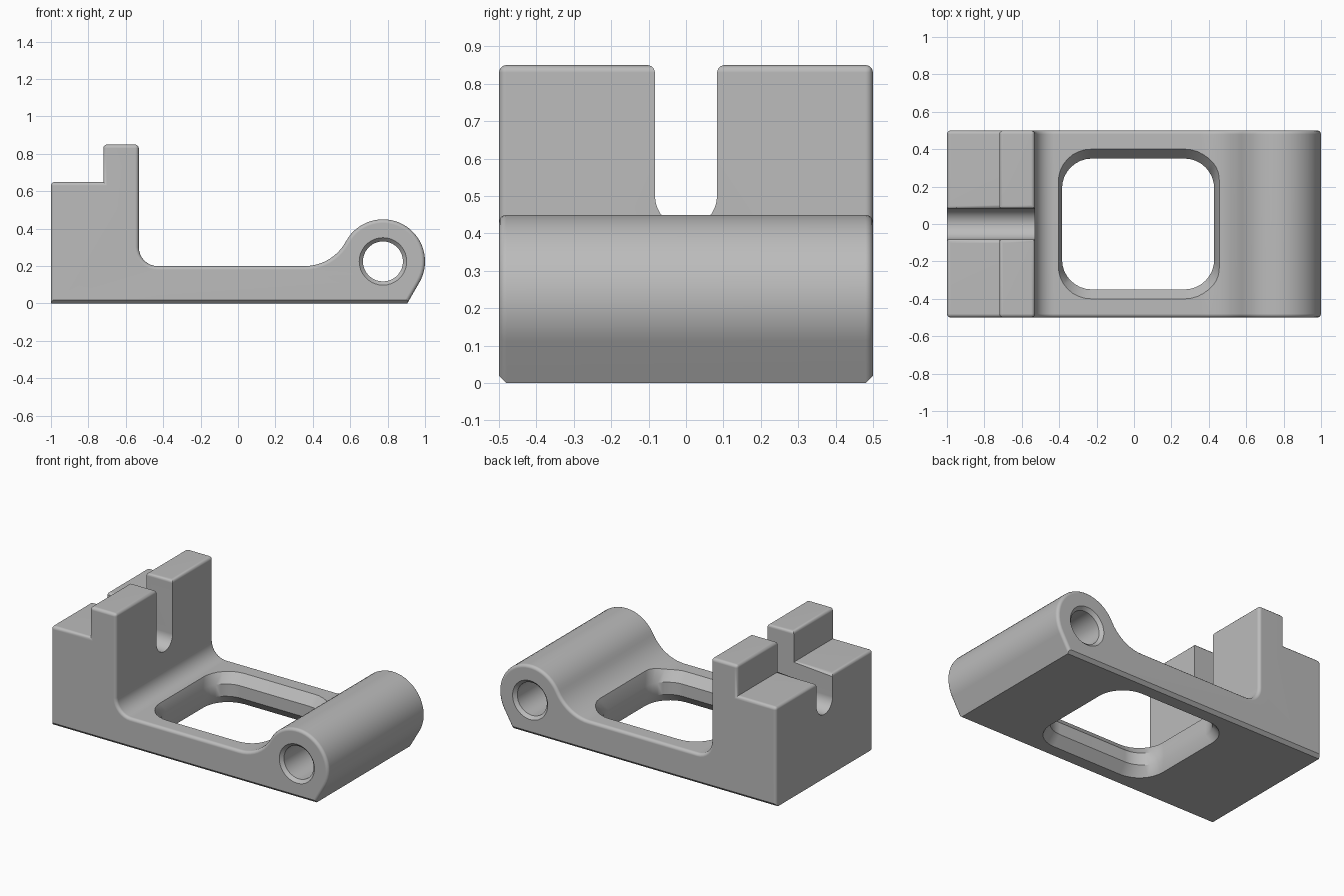
import bpy, bmesh
from math import cos, sin, radians, sqrt, atan2, degrees

cube = bpy.data.objects.get("Cube")
if cube:
    bpy.data.objects.remove(cube, do_unlink=True)

grey = bpy.data.materials.new("plain grey")
grey.use_nodes = True
grey.diffuse_color = (0.5, 0.5, 0.5, 1)
grey.node_tree.nodes["Principled BSDF"].inputs["Base Color"].default_value = (0.5, 0.5, 0.5, 1)


def arc(cx, cy, r, start, end, n):
    """Points on an arc, angles in degrees."""
    angles = [radians(start + (end - start) * i / n) for i in range(n + 1)]
    return [(cx + r * cos(a), cy + r * sin(a)) for a in angles]


def loft(name, loops):
    """Closed solid through a stack of matching loops."""
    bm = bmesh.new()
    rings = [[bm.verts.new(p) for p in loop] for loop in loops]
    bm.faces.new(rings[0])
    bm.faces.new(rings[-1])
    n = len(rings[0])
    for low, high in zip(rings, rings[1:]):
        for i in range(n):
            j = (i + 1) % n
            bm.faces.new((low[i], low[j], high[j], high[i]))
    bmesh.ops.recalc_face_normals(bm, faces=bm.faces)
    mesh = bpy.data.meshes.new(name)
    bm.to_mesh(mesh)
    bm.free()
    mesh.materials.append(grey)
    obj = bpy.data.objects.new(name, mesh)
    bpy.context.collection.objects.link(obj)
    return obj


def cut(target, cutter):
    cutter.hide_render = True
    mod = target.modifiers.new("cut", 'BOOLEAN')
    mod.operation = 'DIFFERENCE'
    mod.solver = 'EXACT'
    mod.object = cutter
    bpy.context.view_layer.objects.active = target
    bpy.ops.object.modifier_apply(modifier=mod.name)
    bpy.data.objects.remove(cutter, do_unlink=True)


# Side profile: stepped block, flat base, barrel with a large fillet
HX, HZ, HR = 0.775, 0.225, 0.225
FR = 0.25
dz = 0.2 + FR - HZ
dx = sqrt((FR + HR) ** 2 - dz ** 2)
join = degrees(atan2(dz, -dx))
profile = [(-1, 0), (HX + 0.13, 0)]
profile += arc(HX, HZ, HR, -30, join, 28)
profile += arc(HX - dx, 0.2 + FR, FR, join - 180, -90, 10)[1:]
profile += arc(-0.43, 0.3, 0.1, 270, 180, 8)
profile += [(-0.53, 0.85), (-0.72, 0.85), (-0.72, 0.65), (-1, 0.65)]
body = loft("bracket_body", [[(x, y, z) for x, z in profile] for y in (-0.5, 0.5)])

# Round-bottomed slot through the stepped block
slot = [(0.083, 1.0), (-0.083, 1.0)] + arc(0, 0.5, 0.083, 180, 360, 16)
cut(body, loft("slot_cutter", [[(x, y, z) for y, z in slot] for x in (-1.2, -0.4)]))


# Soften the outline, the block's top edges and the slot's top edges
def softened(edge):
    a, b = (v.co for v in edge.verts)
    if max(a.z, b.z) < 0.001:
        return False
    if abs(a.y - b.y) < 0.001 and abs(abs(a.y) - 0.5) < 0.001:
        return True
    if abs(a.z - b.z) > 0.001:
        return False
    top_ridge = a.z > 0.84
    block_edge = abs(a.z - 0.65) < 0.001 and (max(a.x, b.x) < -0.99 or abs(a.x - b.x) > 0.1)
    return top_ridge or block_edge


bm = bmesh.new()
bm.from_mesh(body.data)
bmesh.ops.bevel(bm, geom=[e for e in bm.edges if softened(e)], offset=0.02,
                segments=3, profile=0.5, affect='EDGES', clamp_overlap=True)
bm.to_mesh(body.data)
bm.free()

# Chamfer along both long bottom edges
for s in (-1, 1):
    wedge = [(s * 0.47, -0.01), (s * 0.53, -0.01), (s * 0.53, 0.05)]
    cut(body, loft("chamfer_cutter", [[(x, y, z) for y, z in wedge] for x in (-1.2, 1.2)]))


# Window with chamfered rims above and below
def window_loop(z, grow):
    a, b, r = 0.407 + 0.02 * grow, 0.35 + 0.05 * grow, 0.16 + 0.015 * grow
    pts = []
    for k, (sx, sy) in enumerate(((1, 1), (-1, 1), (-1, -1), (1, -1))):
        pts += arc(0.022 + sx * (a - r), sy * (b - r), r, 90 * k, 90 * k + 90, 8)
    return [(x, y, z) for x, y in pts]


stack = ((-0.06, 2), (0.06, 0), (0.14, 0), (0.32, 3))
cut(body, loft("window_cutter", [window_loop(z, g) for z, g in stack]))

# Pin hole with countersunk mouths
stack = ((-0.52, 0.147), (-0.48, 0.107), (0.48, 0.107), (0.52, 0.147))
cut(body, loft("pin_hole_cutter",
               [[(x, y, z) for x, z in arc(HX, HZ, r, 0, 350, 35)] for y, r in stack]))

# Smooth shading with crisp edges
bpy.ops.object.select_all(action='DESELECT')
body.select_set(True)
bpy.context.view_layer.objects.active = body
bpy.ops.object.shade_smooth_by_angle(angle=radians(32))
weighted = body.modifiers.new("weighted_normals", 'WEIGHTED_NORMAL')
weighted.keep_sharp = True
